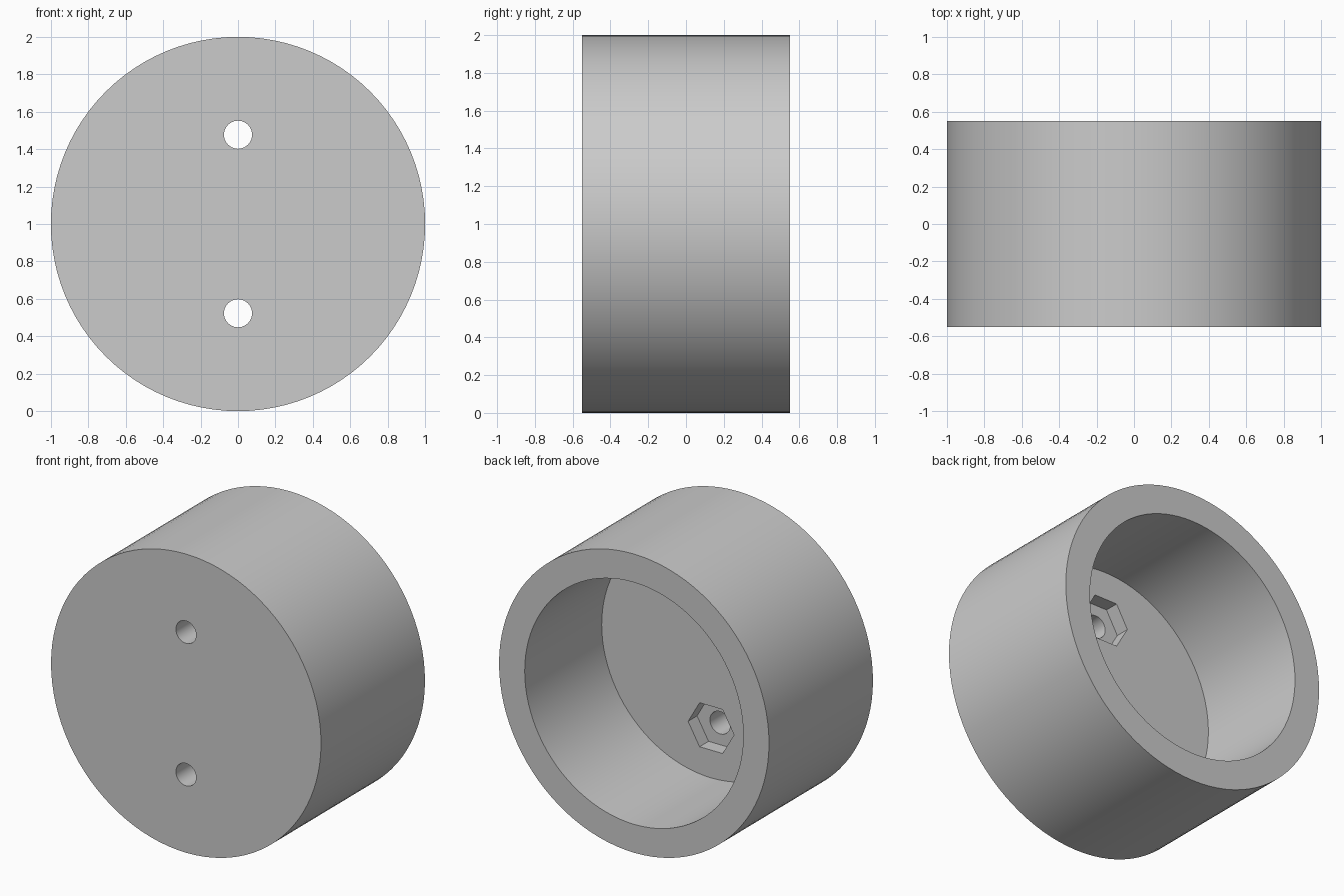
import bpy
import math

DEPTH = 1.10          # full depth along y
FRONT = -DEPTH / 2
BACK = DEPTH / 2
FLOOR = -0.265        # inside floor of the cup
POCKET = -0.36        # bottom of the hexagonal nut pockets
HOLE_OFFSET = 0.477   # bolt hole distance from the centre axis

default = bpy.data.objects.get("Cube")
if default:
    bpy.data.objects.remove(default, do_unlink=True)

grey = bpy.data.materials.new("light_grey")
grey.use_nodes = True
colour = (0.6, 0.6, 0.6, 1)
grey.diffuse_color = colour
grey.node_tree.nodes["Principled BSDF"].inputs["Base Color"].default_value = colour


def prism(name, radius, y0, y1, z, sides, spin=0.0):
    """Regular prism lying along y between y0 and y1."""
    bpy.ops.mesh.primitive_cylinder_add(
        vertices=sides, radius=radius, depth=y1 - y0,
        location=(0, (y0 + y1) / 2, z), rotation=(math.pi / 2, spin, 0))
    obj = bpy.context.object
    obj.name = name
    obj.data.materials.append(grey)
    return obj


def cut(target, cutter):
    """Subtract the cutter from the target and discard it."""
    mod = target.modifiers.new("cut", "BOOLEAN")
    mod.operation = "DIFFERENCE"
    mod.solver = "EXACT"
    mod.object = cutter
    bpy.ops.object.select_all(action="DESELECT")
    target.select_set(True)
    bpy.context.view_layer.objects.active = target
    bpy.ops.object.modifier_apply(modifier=mod.name)
    bpy.data.objects.remove(cutter, do_unlink=True)


# Round cup, open at the back
cup = prism("round_cup", 1.0, FRONT, BACK, 1.0, 96)
cut(cup, prism("cavity_cutter", 0.81, FLOOR, BACK + 0.2, 1.0, 96))

# Two bolt holes, each with a nut pocket sunk in the inside floor
for side in (-1, 1):
    z = 1.0 + side * HOLE_OFFSET
    # Pocket corners point left and right
    cut(cup, prism("pocket_cutter", 0.17, POCKET, FLOOR + 0.2, z, 6, math.pi / 2))
    cut(cup, prism("hole_cutter", 0.075, FRONT - 0.2, FLOOR + 0.1, z, 40))

bpy.ops.object.select_all(action="DESELECT")
cup.select_set(True)
bpy.context.view_layer.objects.active = cup
bpy.ops.object.shade_smooth_by_angle(angle=math.radians(30))
